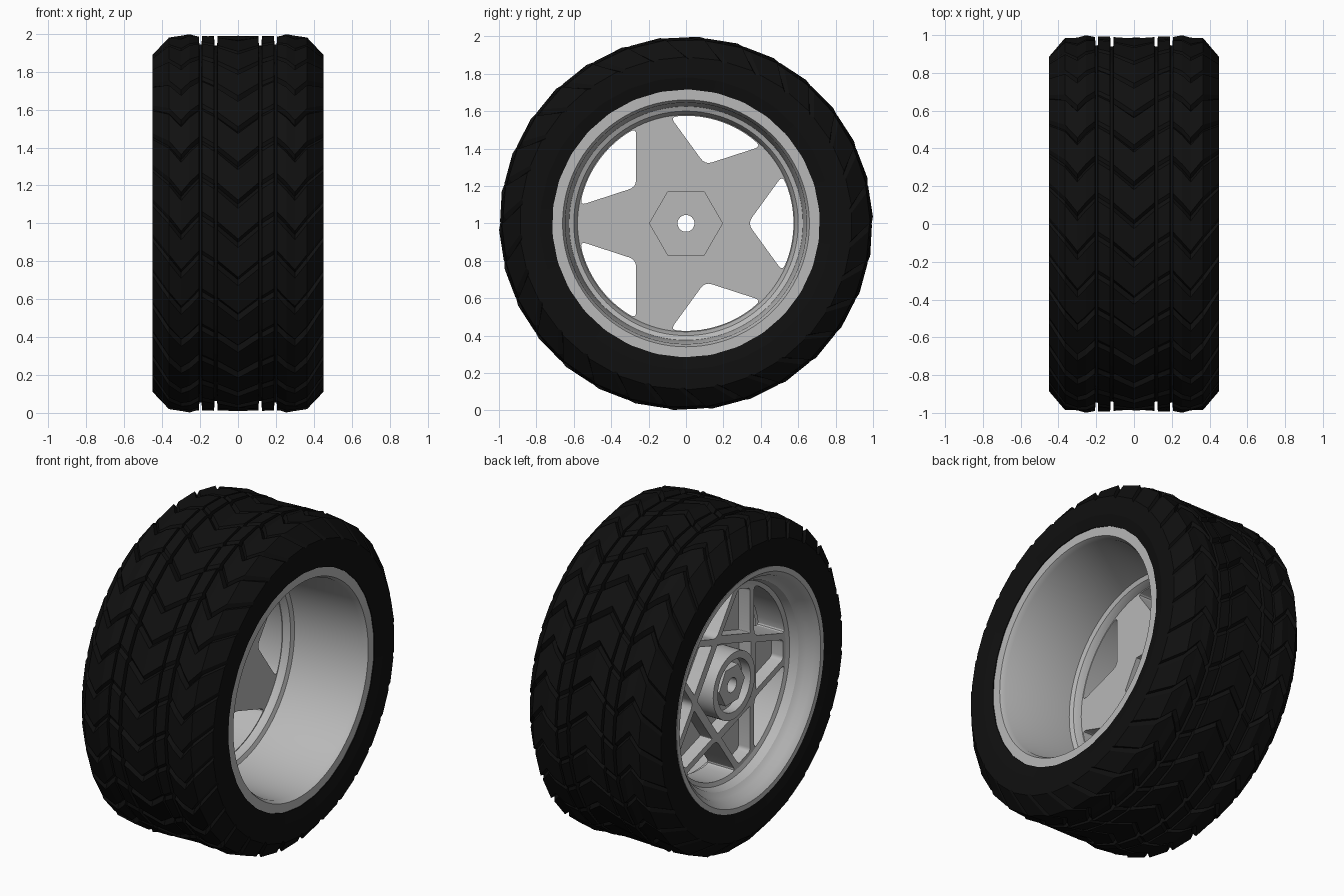
import bpy, bmesh
from math import sin, cos, pi, radians
from mathutils import Vector

if "Cube" in bpy.data.objects:
    bpy.data.objects.remove(bpy.data.objects["Cube"])


def material(name, rgb, rough):
    m = bpy.data.materials.new(name)
    m.use_nodes = True
    m.diffuse_color = (*rgb, 1)
    b = m.node_tree.nodes["Principled BSDF"]
    b.inputs["Base Color"].default_value = (*rgb, 1)
    b.inputs["Roughness"].default_value = rough
    return m


RUBBER = material("black rubber", (0.005, 0.005, 0.005), 0.8)
GREY = material("light grey plastic", (0.48, 0.48, 0.48), 0.5)


def add_object(name, mesh, mat, smooth=False):
    mesh.materials.clear()
    mesh.materials.append(mat)
    ob = bpy.data.objects.new(name, mesh)
    bpy.context.collection.objects.link(ob)
    ob.location.z = 1
    if smooth:
        bpy.ops.object.select_all(action="DESELECT")
        ob.select_set(True)
        bpy.context.view_layer.objects.active = ob
        bpy.ops.object.shade_smooth_by_angle(angle=radians(25))
    return ob


def ring_grid(name, rings, mat, smooth=False):
    """Skin closed rings of points into a closed tube round the axle."""
    bm = bmesh.new()
    rows = [[bm.verts.new(p) for p in ring] for ring in rings]
    for a, b in zip(rows, rows[1:] + rows[:1]):
        for i in range(len(a)):
            j = (i + 1) % len(a)
            bm.faces.new((a[i], a[j], b[j], b[i]))
    bmesh.ops.recalc_face_normals(bm, faces=bm.faces)
    mesh = bpy.data.meshes.new(name)
    bm.to_mesh(mesh)
    bm.free()
    return add_object(name, mesh, mat, smooth)


def around(x, r, t):
    return (x, -r * sin(t), r * cos(t))


# Rim barrel: deep tapered back, stepped front lip
rim_profile = [(0.43, 0.72), (0.43, 0.66), (0.40, 0.645), (-0.05, 0.625),
               (-0.06, 0.60), (-0.10, 0.58), (-0.28, 0.575), (-0.29, 0.60),
               (-0.34, 0.615), (-0.37, 0.645), (-0.41, 0.66), (-0.44, 0.69),
               (-0.44, 0.72)]
SEG = 96
ring_grid("rim_barrel", [[around(x, r, 2 * pi * i / SEG) for i in range(SEG)]
                         for x, r in rim_profile], GREY, True)

# Tyre: chevron tread with four round grooves; (x, radius, chevron shift, tread weight)
half = [(0.0, 0.99, 0, 1), (0.108, 0.99, 0.45, 1), (0.11, 0.94, 0.45, 0),
        (0.124, 0.94, 0.5, 0), (0.126, 0.992, 0.5, 0.5), (0.19, 0.992, 0.7, 0.5),
        (0.192, 0.945, 0.7, 0), (0.204, 0.945, 0.7, 0), (0.206, 0.99, 0.7, 1),
        (0.255, 1.0, 0.45, 1), (0.30, 0.99, 0.2, 1), (0.365, 0.985, 0.6, 1),
        (0.45, 0.89, 1.1, 0.5), (0.45, 0.85, 1.1, 0), (0.45, 0.78, 1.1, 0),
        (0.435, 0.715, 1.1, 0)]
columns = [(-x, r, s, w) for x, r, s, w in half[:0:-1]] + half
PITCHES = 30
steps = [(0, -0.028), (0.12, 0), (0.9, -0.006)]
rings = []
for x, r, shift, weight in columns:
    rings.append([around(x, r + d * weight, (k + f - shift) * 2 * pi / PITCHES)
                  for k in range(PITCHES) for f, d in steps])
ring_grid("tyre", rings, RUBBER)


# Flat shapes in the wheel plane
def regular(n, r, turn=0):
    return [Vector((r * cos(turn + 2 * pi * i / n), r * sin(turn + 2 * pi * i / n), 0))
            for i in range(n)]


def rounded(corners):
    """Corners are (u, v, cut); each cut corner becomes a small arc."""
    pts = [Vector((u, v, 0)) for u, v, _ in corners]
    out = []
    for i, (_, _, cut) in enumerate(corners):
        p, a, b = pts[i], pts[i - 1], pts[(i + 1) % len(pts)]
        if not cut:
            out.append(p)
            continue
        a = p + (a - p).normalized() * cut
        b = p + (b - p).normalized() * cut
        out += [a * (1 - t) ** 2 + p * 2 * t * (1 - t) + b * t * t
                for t in (0, 0.25, 0.5, 0.75, 1)]
    return out


def five(loop, offset=0):
    res = []
    for k in range(5):
        a = 2 * pi * k / 5 + offset
        res.append([Vector((p.x * cos(a) - p.y * sin(a), p.x * sin(a) + p.y * cos(a), 0))
                    for p in loop])
    return res


def plate(name, loops, x0, x1):
    """Extrude an outline with holes between two planes along the axle."""
    cu = bpy.data.curves.new(name, "CURVE")
    cu.dimensions = "2D"
    cu.fill_mode = "BOTH"
    cu.extrude = abs(x1 - x0) / 2
    for loop in loops:
        sp = cu.splines.new("POLY")
        sp.points.add(len(loop) - 1)
        for pt, p in zip(sp.points, loop):
            pt.co = (p.x, p.y, 0, 1)
        sp.use_cyclic_u = True
    tmp = bpy.data.objects.new(name + "_outline", cu)
    bpy.context.collection.objects.link(tmp)
    deps = bpy.context.evaluated_depsgraph_get()
    mesh = bpy.data.meshes.new_from_object(tmp.evaluated_get(deps))
    bpy.data.objects.remove(tmp)
    for v in mesh.vertices:
        v.co = (v.co.z + (x0 + x1) / 2, v.co.x, v.co.y)
    bm = bmesh.new()
    bm.from_mesh(mesh)
    bmesh.ops.remove_doubles(bm, verts=bm.verts, dist=0.0002)
    bmesh.ops.recalc_face_normals(bm, faces=bm.faces)
    bm.to_mesh(mesh)
    bm.free()
    return add_object(name, mesh, GREY, True)


# Five rounded windows, five tip pockets and a central pocket between star ribs
arc = [(0.575 * cos(radians(a)), 0.575 * sin(radians(a)), 0) for a in range(20, -21, -5)]
window = rounded([(0.33, 0, 0.04), (0.515, -0.255, 0.035)] + arc[::-1]
                 + [(0.515, 0.255, 0.035)])
windows = five(window)
pocket = rounded([(0.285, -0.148, 0.01), (0.55, -0.06, 0.02),
                  (0.55, 0.06, 0.02), (0.285, 0.148, 0.01)])
pockets = five(pocket, pi / 5)
disc = regular(96, 0.595)
axle = regular(32, 0.045)
plate("disc_back", [disc, regular(6, 0.195)] + windows, -0.15, -0.10)
plate("disc_floor", [disc, axle] + windows, -0.20, -0.15)
plate("star_ribs", [disc, regular(5, 0.29)] + windows + pockets, -0.28, -0.20)

# Hub: round collar with a hexagonal nut inside
plate("hub_base", [regular(48, 0.205), axle], -0.27, -0.20)
plate("hub_collar", [regular(48, 0.205), regular(48, 0.16)], -0.33, -0.27)
plate("hub_nut", [regular(6, 0.125), axle], -0.315, -0.27)
